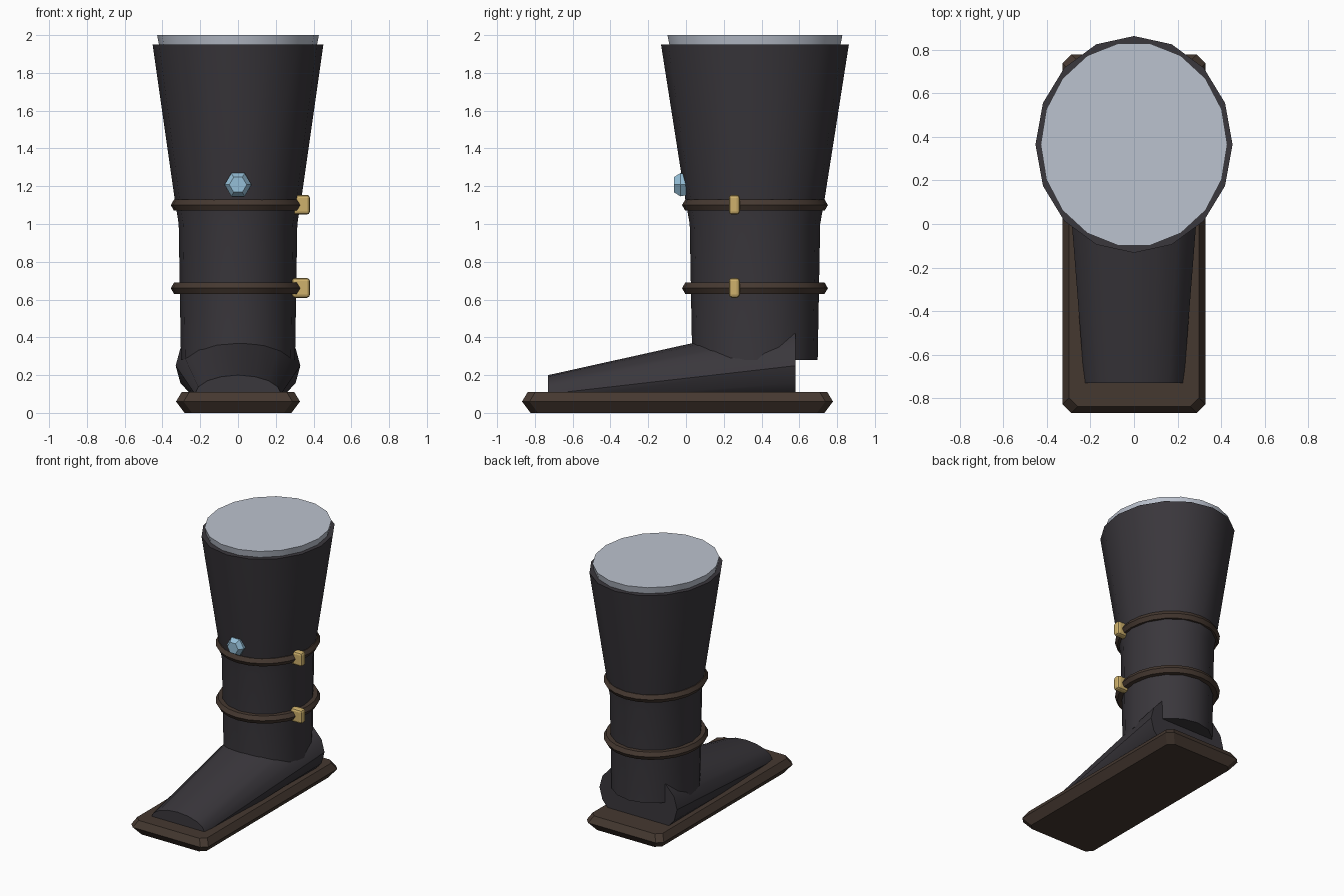
import bpy, bmesh
from math import sin, cos, pi, radians
from mathutils import Vector

if "Cube" in bpy.data.objects:
    bpy.data.objects.remove(bpy.data.objects["Cube"])

CY = 0.365  # leg axis in y


def material(name, rgb):
    m = bpy.data.materials.new(name)
    m.diffuse_color = (*rgb, 1)
    m.use_nodes = True
    m.node_tree.nodes["Principled BSDF"].inputs["Base Color"].default_value = m.diffuse_color
    return m


leather = material("dark_leather", (0.042, 0.038, 0.045))
brown = material("brown_leather", (0.060, 0.040, 0.030))
gold = material("gold", (0.62, 0.44, 0.15))
blue = material("blue_crystal", (0.30, 0.52, 0.68))
skin = material("pale_grey", (0.50, 0.54, 0.62))


def finish(name, bm, mat, smooth=True):
    bmesh.ops.recalc_face_normals(bm, faces=bm.faces)
    me = bpy.data.meshes.new(name)
    bm.to_mesh(me)
    bm.free()
    ob = bpy.data.objects.new(name, me)
    bpy.context.collection.objects.link(ob)
    me.materials.append(mat)
    if smooth:
        bpy.ops.object.select_all(action='DESELECT')
        ob.select_set(True)
        bpy.context.view_layer.objects.active = ob
        bpy.ops.object.shade_smooth_by_angle(angle=radians(30))
    return ob


def loft(name, rings, mat, smooth=True, closed=False):
    """Skin rings of points; cap the ends, or join last to first."""
    bm = bmesh.new()
    loops = [[bm.verts.new(p) for p in r] for r in rings]
    pairs = list(zip(loops, loops[1:]))
    if closed:
        pairs.append((loops[-1], loops[0]))
    else:
        bm.faces.new(loops[0])
        bm.faces.new(loops[-1])
    for a, b in pairs:
        for i in range(len(a)):
            j = (i + 1) % len(a)
            bm.faces.new((a[i], a[j], b[j], b[i]))
    return finish(name, bm, mat, smooth)


def ring_z(n, z, rx, ry):
    return [(rx * cos(2 * pi * i / n), CY + ry * sin(2 * pi * i / n), z) for i in range(n)]


def ring_y(n, y, cz, rx, rz):
    return [(rx * cos(2 * pi * i / n), y, cz + rz * sin(2 * pi * i / n)) for i in range(n)]


# Sole: slab with chamfered corners and a pointed rim
def sole_ring(z, inset, c=0.04):
    x, y0, y1 = 0.328 - inset, -0.868 + inset, 0.778 - inset
    return [(x, y0 + c, z), (x, y1 - c, z), (x - c, y1, z), (c - x, y1, z),
            (-x, y1 - c, z), (-x, y0 + c, z), (c - x, y0, z), (x - c, y0, z)]


loft("sole", [sole_ring(0, 0.045), sole_ring(0.06, 0), sole_ring(0.11, 0.03)], brown, False)

# Foot: tapered oval tube partly sunk into the sole
loft("foot", [ring_y(16, -0.73, 0.10, 0.228, 0.10), ring_y(16, 0.58, 0.25, 0.33, 0.24)], leather)

# Shaft: flared oval tube
profile = [(0.28, 0.302), (1.0, 0.314), (1.13, 0.335), (1.95, 0.452)]
loft("shaft", [ring_z(16, z, r, r * 1.1) for z, r in profile], leather)

# Leg stub showing at the top
loft("leg", [ring_z(18, 1.85, 0.40, 0.44), ring_z(18, 2.0, 0.428, 0.47)], skin)

# Straps with buckles on the right side
for label, z in (("lower", 0.66), ("upper", 1.10)):
    t = 0.034
    section = [(t * cos(pi * k / 3), t * sin(pi * k / 3)) for k in range(6)]
    loft(label + "_strap",
         [ring_z(24, z + dz, 0.322 + dr, 0.352 + dr) for dr, dz in section], brown, closed=True)

    bm = bmesh.new()
    bmesh.ops.create_cube(bm, size=1)
    for v in bm.verts:
        v.co = Vector((0.333, 0.256, z + 0.002)) + v.co * Vector((0.096, 0.058, 0.105))
    bmesh.ops.bevel(bm, geom=bm.edges[:], offset=0.017, segments=2, profile=0.5, affect='EDGES')
    finish(label + "_buckle", bm, gold, False)

# Hexagonal gem on the front
loft("gem", [ring_y(6, 0.02, 1.208, 0.06, 0.06), ring_y(6, -0.03, 1.208, 0.071, 0.071),
             ring_y(6, -0.064, 1.208, 0.046, 0.046)], blue, False)
